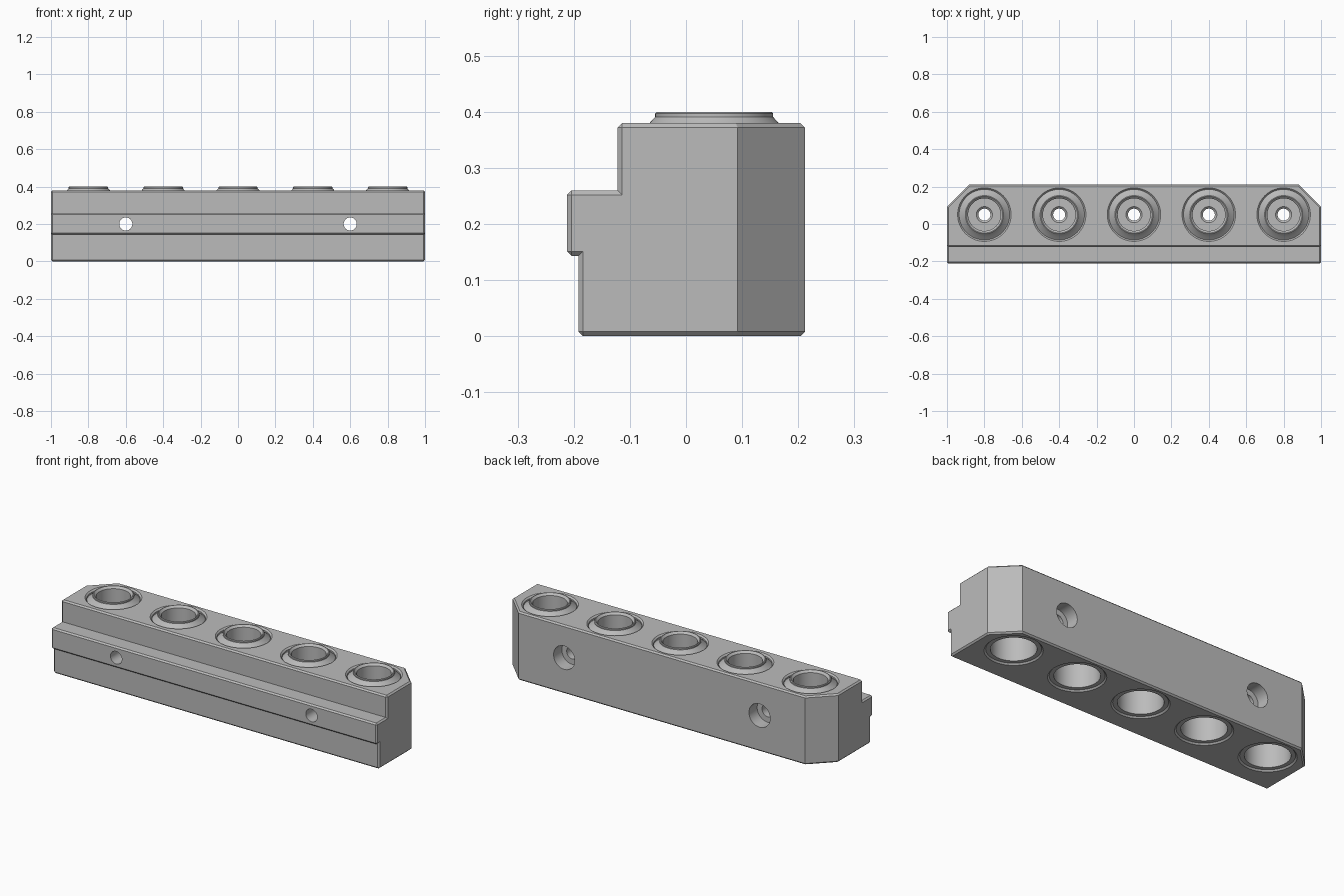
import bpy, bmesh
from math import pi, radians
from mathutils import Matrix, Vector

cube = bpy.data.objects.get("Cube")
if cube:
    bpy.data.objects.remove(cube, do_unlink=True)

grey = bpy.data.materials.new("plain grey")
grey.use_nodes = True
grey.diffuse_color = (0.5, 0.5, 0.5, 1)
grey.node_tree.nodes["Principled BSDF"].inputs["Base Color"].default_value = (0.5, 0.5, 0.5, 1)

BORE_X = [-0.8, -0.4, 0, 0.4, 0.8]
BORE_Y = 0.05


def make_object(name, bm):
    bmesh.ops.recalc_face_normals(bm, faces=bm.faces[:])
    mesh = bpy.data.meshes.new(name)
    bm.to_mesh(mesh)
    bm.free()
    obj = bpy.data.objects.new(name, mesh)
    mesh.materials.append(grey)
    bpy.context.collection.objects.link(obj)
    return obj


def shade(obj):
    bpy.ops.object.select_all(action='DESELECT')
    obj.select_set(True)
    bpy.context.view_layer.objects.active = obj
    bpy.ops.object.shade_smooth_by_angle(angle=radians(25))


def lathe(bm, profile, matrix, closed, steps=64):
    """Revolve (radius, height) points around z, then place the result."""
    verts = [bm.verts.new((r, 0, z)) for r, z in profile]
    pairs = list(zip(verts, verts[1:]))
    if closed:
        pairs.append((verts[-1], verts[0]))
    edges = [bm.edges.new(p) for p in pairs]
    before = set(bm.verts) - set(verts)
    bmesh.ops.spin(bm, geom=verts + edges, cent=(0, 0, 0), axis=(0, 0, 1),
                   angle=2 * pi, steps=steps, use_merge=True)
    new = [v for v in bm.verts if v not in before]
    bmesh.ops.remove_doubles(bm, verts=new, dist=1e-5)
    new = [v for v in bm.verts if v not in before]
    bmesh.ops.transform(bm, matrix=matrix, verts=new)


# Stepped bar: extruded side profile with the back corners cut off
profile = [(-0.192, 0), (0.212, 0), (0.212, 0.38), (-0.122, 0.38),
           (-0.122, 0.26), (-0.212, 0.26), (-0.212, 0.143), (-0.192, 0.143)]
bm = bmesh.new()
end = bm.faces.new([bm.verts.new((-1, y, z)) for y, z in profile])
ext = bmesh.ops.extrude_face_region(bm, geom=[end])
bmesh.ops.translate(bm, vec=(2, 0, 0),
                    verts=[g for g in ext["geom"] if isinstance(g, bmesh.types.BMVert)])
for side in (-1, 1):
    cut = bmesh.ops.bisect_plane(bm, geom=bm.verts[:] + bm.edges[:] + bm.faces[:],
                                 plane_co=Vector((side, 0.092, 0)),
                                 plane_no=Vector((side, 1, 0)), clear_outer=True)
    rim = [g for g in cut["geom_cut"] if isinstance(g, bmesh.types.BMEdge)]
    bmesh.ops.edgenet_fill(bm, edges=rim)
bmesh.ops.recalc_face_normals(bm, faces=bm.faces[:])

# Small chamfer on every square outer edge
square = [e for e in bm.edges if e.calc_face_angle_signed(0) > 1.2]
bmesh.ops.bevel(bm, geom=square, offset=0.008, offset_type='OFFSET',
                segments=1, profile=0.5, affect='EDGES')
body = make_object("bar_body", bm)

# Cutter for the bushing bores and the counterbored screw holes
bm = bmesh.new()
bore = [(0, -0.02), (0.163, -0.02), (0.135, 0.008),
        (0.135, 0.372), (0.163, 0.40), (0, 0.40)]
for x in BORE_X:
    lathe(bm, bore, Matrix.Translation((x, BORE_Y, 0)), False)
screw = [(0, -0.3), (0.035, -0.3), (0.035, 0.14), (0.065, 0.14), (0.065, 0.3), (0, 0.3)]
for x in (-0.6, 0.6):
    lathe(bm, screw, Matrix.Translation((x, 0, 0.2)) @ Matrix.Rotation(-pi / 2, 4, 'X'),
          False, 40)
cutter = make_object("hole_cutter", bm)
cutter.hide_render = True

mod = body.modifiers.new("holes", 'BOOLEAN')
mod.operation = 'DIFFERENCE'
mod.solver = 'EXACT'
mod.object = cutter
bpy.ops.object.select_all(action='DESELECT')
body.select_set(True)
bpy.context.view_layer.objects.active = body
bpy.ops.object.modifier_apply(modifier=mod.name)
bpy.data.objects.remove(cutter, do_unlink=True)
shade(body)

# Bushings: raised collar, stepped bore and a small hole through the web
bushing = [(0.135, 0.008), (0.135, 0.364), (0.115, 0.38), (0.105, 0.391),
           (0.105, 0.397), (0.102, 0.40), (0.098, 0.40), (0.087, 0.389),
           (0.087, 0.24), (0.043, 0.24), (0.032, 0.23), (0.032, 0.20),
           (0.113, 0.20), (0.113, 0.008)]
for i, x in enumerate(BORE_X):
    bm = bmesh.new()
    lathe(bm, bushing, Matrix.Translation((x, BORE_Y, 0)), True)
    shade(make_object(f"bushing_{i + 1}", bm))
